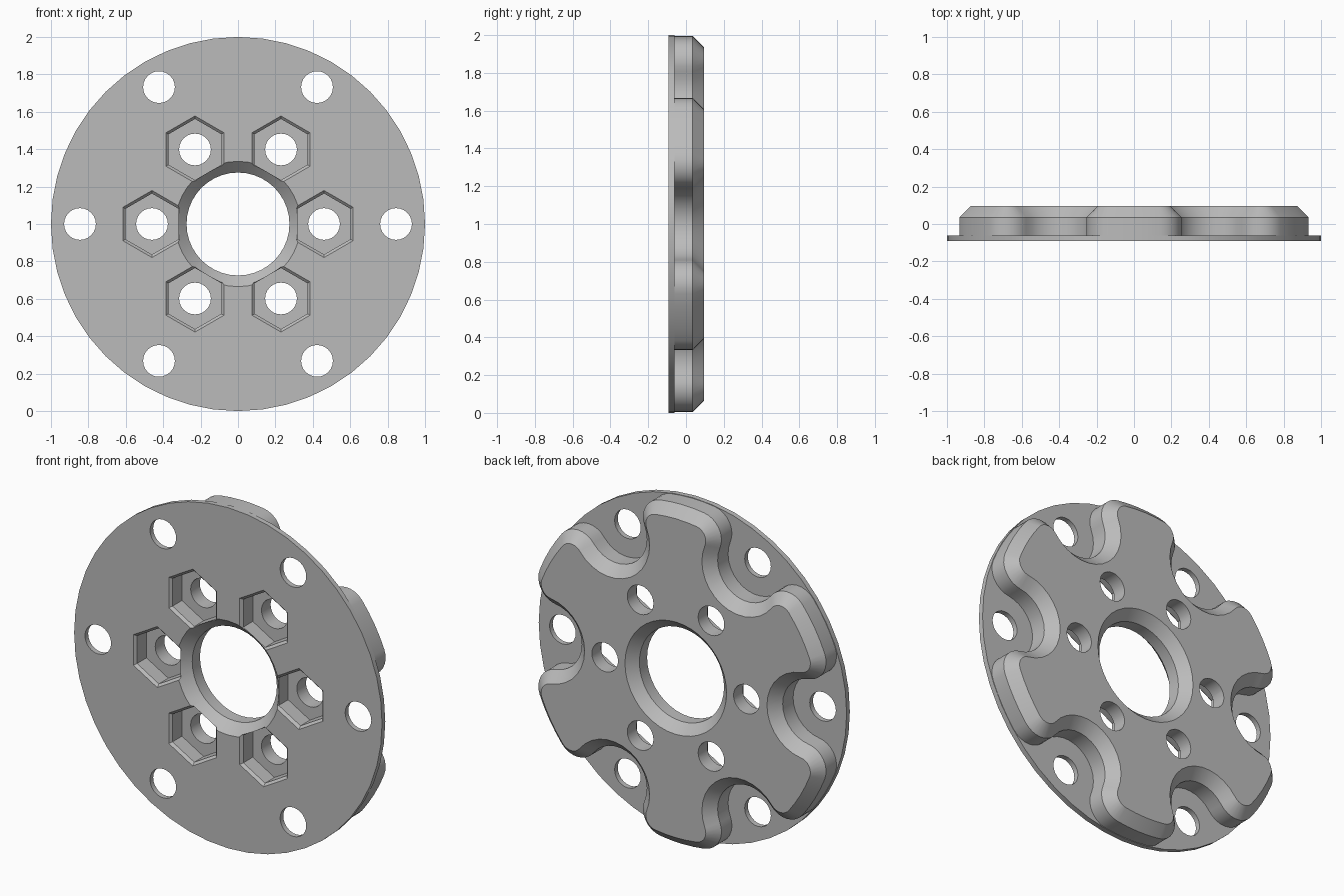
import bpy
import bmesh
from math import cos, sin, pi, radians, atan2, hypot, sqrt

if "Cube" in bpy.data.objects:
    bpy.data.objects.remove(bpy.data.objects["Cube"], do_unlink=True)

metal = bpy.data.materials.new("grey metal")
metal.use_nodes = True
grey = (0.5, 0.5, 0.5, 1)
metal.diffuse_color = grey
metal.node_tree.nodes["Principled BSDF"].inputs["Base Color"].default_value = grey

SIXTHS = [radians(60 * i) for i in range(6)]
HOLE_RING, BOLT_RING = 0.845, 0.46


def circle(r, n, cx=0, cz=0, start=0.0):
    return [(cx + r * cos(start + 2 * pi * i / n), cz + r * sin(start + 2 * pi * i / n))
            for i in range(n)]


def arc(cx, cz, r, a, b, n):
    return [(cx + r * cos(a + (b - a) * i / n), cz + r * sin(a + (b - a) * i / n))
            for i in range(n + 1)]


def loft(bm, sections):
    """Join (depth, outline) sections along y into a closed solid."""
    rings = [[bm.verts.new((x, y, z + 1)) for x, z in pts] for y, pts in sections]
    for a, b in zip(rings, rings[1:]):
        for i in range(len(a)):
            j = (i + 1) % len(a)
            bm.faces.new((a[i], a[j], b[j], b[i]))
    bm.faces.new(rings[0])
    bm.faces.new(rings[-1])


def solid(name, stacks):
    bm = bmesh.new()
    for sections in stacks:
        loft(bm, sections)
    bmesh.ops.recalc_face_normals(bm, faces=bm.faces)
    mesh = bpy.data.meshes.new(name)
    bm.to_mesh(mesh)
    bm.free()
    mesh.materials.append(metal)
    obj = bpy.data.objects.new(name, mesh)
    bpy.context.collection.objects.link(obj)
    return obj


def lobed_outline(inset):
    """Six rounded lobes with round pockets about the outer holes."""
    outer, corner, half_width = 0.996, 0.13, 0.255
    v = half_width - corner
    u = sqrt((outer - corner) ** 2 - v ** 2)
    hu, hv = HOLE_RING * cos(pi / 6), HOLE_RING * sin(pi / 6)
    phi, psi = atan2(v, u), atan2(hv - v, hu - u)
    pocket = hypot(hu - u, hv - v) - corner
    half = arc(0, 0, outer - inset, 0, phi, 2)
    half += arc(u, v, corner - inset, phi, psi, 8)[1:]
    half += arc(hu, hv, pocket + inset, psi + pi, pi * 7 / 6, 7)[1:]
    lobe = [(a, -b) for a, b in reversed(half[1:-1])] + half
    pts = []
    for s in SIXTHS:
        t = s + pi / 6
        pts += [(a * cos(t) - b * sin(t), a * sin(t) + b * cos(t)) for a, b in lobe]
    return pts


def boolean(target, tool, operation):
    tool.hide_render = True
    mod = target.modifiers.new(tool.name, "BOOLEAN")
    mod.object, mod.operation, mod.solver = tool, operation, "EXACT"
    bpy.ops.object.select_all(action="DESELECT")
    bpy.context.view_layer.objects.active = target
    target.select_set(True)
    bpy.ops.object.modifier_apply(modifier=mod.name)
    bpy.data.objects.remove(tool, do_unlink=True)


# Thin round flange with the lobed, chamfered hub behind it
flange = solid("hub_flange", [[(-0.092, circle(1, 48)), (-0.062, circle(1, 48))]])
hub = solid("lobed_hub", [[(-0.075, lobed_outline(0)), (0.035, lobed_outline(0)),
                           (0.095, lobed_outline(0.06))]])
boolean(flange, hub, "UNION")

# Central bore, chamfered on both faces
bore = solid("bore_cutter", [[(-0.102, circle(0.345, 40)), (-0.032, circle(0.275, 40)),
                              (0.04, circle(0.275, 40)), (0.105, circle(0.34, 40))]])
boolean(flange, bore, "DIFFERENCE")

# Six hexagonal nut pockets with a small chamfered rim
nuts = []
for s in SIXTHS:
    x, z = BOLT_RING * cos(s), BOLT_RING * sin(s)
    nuts.append([(y, circle(r, 6, x, z, pi / 2)) for y, r in
                 ((-0.102, 0.19), (-0.077, 0.163), (0.01, 0.163))])
boolean(flange, solid("nut_pocket_cutter", nuts), "DIFFERENCE")

# Inner bolt holes and outer mounting holes
holes = []
for ring in (BOLT_RING, HOLE_RING):
    for s in SIXTHS:
        pts = circle(0.085, 24, ring * cos(s), ring * sin(s))
        holes.append([(-0.2, pts), (0.2, pts)])
boolean(flange, solid("hole_cutter", holes), "DIFFERENCE")

bpy.ops.object.shade_smooth_by_angle(angle=radians(30))
